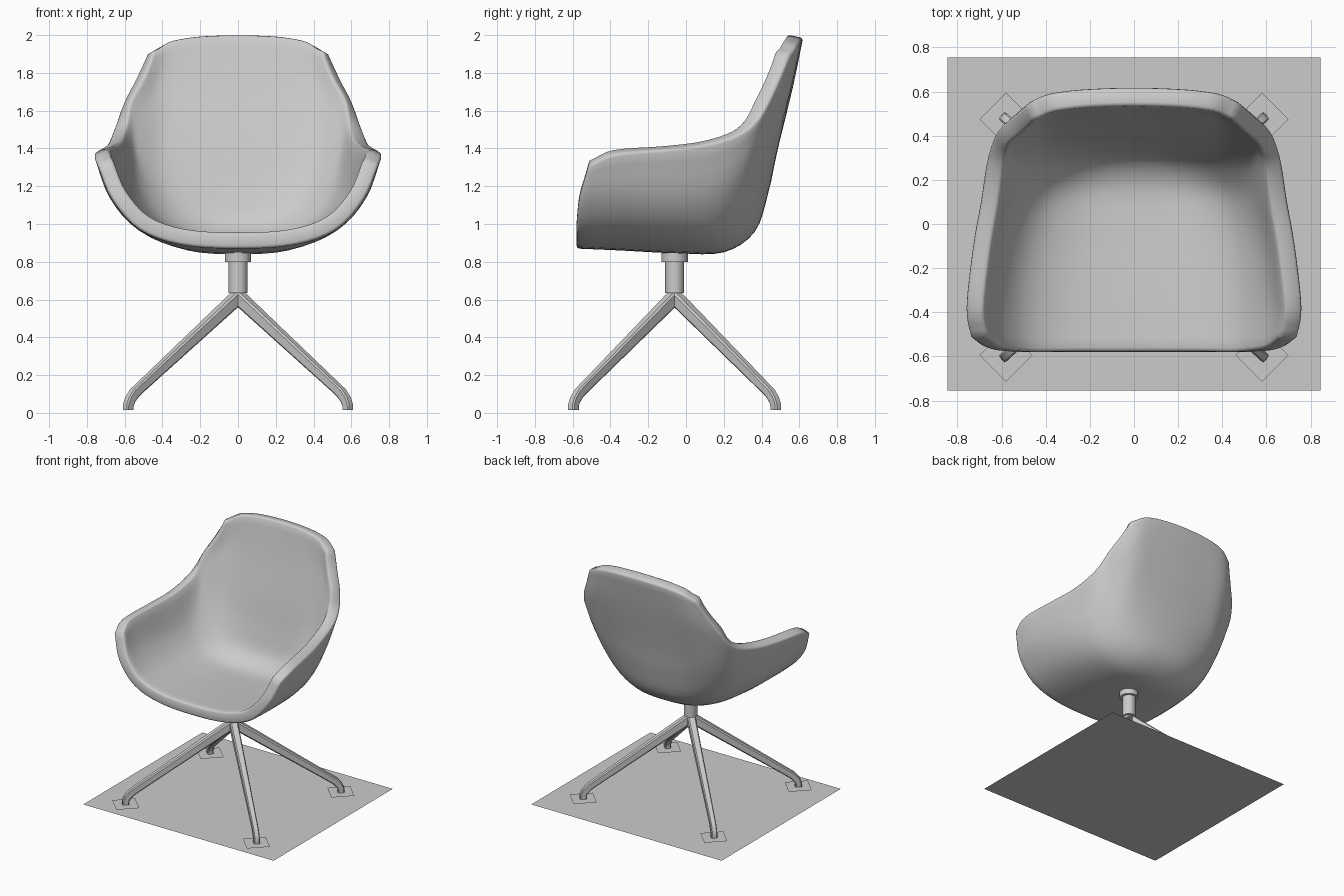
import bpy, bmesh, math
from mathutils import Vector

if "Cube" in bpy.data.objects:
    bpy.data.objects.remove(bpy.data.objects["Cube"])

HUB_Y = -0.06
FEET = [(sx * 0.58, HUB_Y + sy * 0.535) for sx in (-1, 1) for sy in (-1, 1)]


def make_object(name, verts, faces):
    mesh = bpy.data.meshes.new(name)
    mesh.from_pydata([tuple(v) for v in verts], [], faces)
    obj = bpy.data.objects.new(name, mesh)
    bpy.context.collection.objects.link(obj)
    return obj


def smooth(obj, angle):
    bpy.ops.object.select_all(action='DESELECT')
    obj.select_set(True)
    bpy.context.view_layer.objects.active = obj
    bpy.ops.object.shade_smooth_by_angle(angle=math.radians(angle))


def spline(pts, steps):
    """Smooth curve passing through all the points."""
    p = [pts[0] * 2 - pts[1]] + list(pts) + [pts[-1] * 2 - pts[-2]]
    out = []
    for i in range(1, len(p) - 2):
        a, b, c, d = p[i - 1:i + 3]
        for k in range(steps):
            t = k / steps
            out.append(0.5 * (2 * b + (c - a) * t + (2 * a - 5 * b + 4 * c - d) * t * t
                              + (3 * b - a - 3 * c + d) * t ** 3))
    return out + [pts[-1]]


# Seat shell: half cross-sections, centre to rim, from front edge to top of back
STATIONS = [
    [(0, -.58, .87), (.3, -.58, .89), (.52, -.58, .97), (.665, -.565, 1.13), (.742, -.515, 1.31)],
    [(0, -.35, .86), (.3, -.35, .88), (.53, -.35, .97), (.68, -.36, 1.14), (.763, -.38, 1.37)],
    [(0, -.05, .845), (.28, -.05, .865), (.5, -.06, .955), (.65, -.08, 1.13), (.732, -.1, 1.395)],
    [(0, .2, .85), (.25, .19, .87), (.46, .16, .965), (.61, .13, 1.15), (.697, .1, 1.42)],
    [(0, .365, .96), (.22, .35, .975), (.42, .305, 1.05), (.585, .26, 1.22), (.672, .27, 1.47)],
    [(0, .437, 1.17), (.22, .427, 1.18), (.42, .395, 1.22), (.575, .35, 1.34), (.645, .37, 1.54)],
    [(0, .487, 1.4), (.23, .482, 1.41), (.42, .465, 1.43), (.55, .43, 1.51), (.608, .437, 1.64)],
    [(0, .565, 1.72), (.22, .56, 1.72), (.37, .552, 1.715), (.465, .53, 1.715), (.548, .49, 1.76)],
    [(0, .62, 1.985), (.18, .615, 1.98), (.3, .605, 1.968), (.395, .588, 1.945), (.482, .55, 1.895)],
]
rows = []
for half in STATIONS:
    right = [Vector(p) for p in half]
    left = [Vector((-p.x, p.y, p.z)) for p in right[:0:-1]]
    rows.append(spline(left + right, 4))
columns = [spline(col, 4) for col in zip(*rows)]
n = len(columns[0])
verts = [v for col in columns for v in col]
faces = [(c * n + r, (c + 1) * n + r, (c + 1) * n + r + 1, c * n + r + 1)
         for c in range(len(columns) - 1) for r in range(n - 1)]
shell = make_object("seat_shell", verts, faces)
solid = shell.modifiers.new("thickness", 'SOLIDIFY')
solid.thickness, solid.offset = 0.085, 1
bevel = shell.modifiers.new("rim_edge", 'BEVEL')
bevel.width, bevel.segments = 0.02, 2
bevel.limit_method, bevel.angle_limit = 'ANGLE', math.radians(55)
smooth(shell, 40)


# Column and collar under the seat
for name, radius, z0, z1 in (("column", .05, .635, .82), ("collar", .07, .80, .86)):
    bpy.ops.mesh.primitive_cylinder_add(vertices=32, radius=radius, depth=z1 - z0,
                                        location=(0, HUB_Y, (z0 + z1) / 2))
    bpy.context.object.name = name
    smooth(bpy.context.object, 40)


# Four splayed legs: (distance from hub, height, half depth, half width), chamfered section
LEG = [(0, .615, .036, .03), (.70, .137, .026, .022), (.745, .106, .026, .022),
       (.777, .07, .025, .022), (.79, .04, .025, .022), (.79, .014, .025, .022)]
SECTION = [(-1, -.7), (-.7, -1), (.7, -1), (1, -.7), (1, .7), (.7, 1), (-.7, 1), (-1, .7)]
for i, (fx, fy) in enumerate(FEET):
    out = Vector((fx, fy - HUB_Y, 0)).normalized()
    side = Vector((-out.y, out.x, 0))
    path = [Vector((0, HUB_Y, s[1])) + out * s[0] for s in LEG]
    verts = []
    for k, p in enumerate(path):
        tangent = (path[min(k + 1, len(path) - 1)] - path[max(k - 1, 0)]).normalized()
        up = tangent.cross(side).normalized()
        verts += [p + side * (a * LEG[k][3]) + up * (b * LEG[k][2]) for a, b in SECTION]
    m = len(SECTION)
    faces = [(k * m + j, k * m + (j + 1) % m, (k + 1) * m + (j + 1) % m, (k + 1) * m + j)
             for k in range(len(path) - 1) for j in range(m)]
    faces += [tuple(range(m))[::-1], tuple(range(len(verts) - m, len(verts)))]
    leg = make_object(f"leg_{i + 1}", verts, faces)
    bm = bmesh.new()
    bm.from_mesh(leg.data)
    bmesh.ops.recalc_face_normals(bm, faces=bm.faces)
    bm.to_mesh(leg.data)
    bm.free()
    smooth(leg, 30)

    # Thin diamond pad under the foot
    d = 0.12
    make_object(f"foot_pad_{i + 1}", [(fx - d, fy, .012), (fx, fy - d, .012),
                                      (fx + d, fy, .012), (fx, fy + d, .012)], [(0, 1, 2, 3)])


# Flat base sheet the chair stands on
make_object("base_sheet", [(-.845, -.755, 0), (.845, -.755, 0), (.845, .755, 0), (-.845, .755, 0)],
            [(0, 1, 2, 3)])
